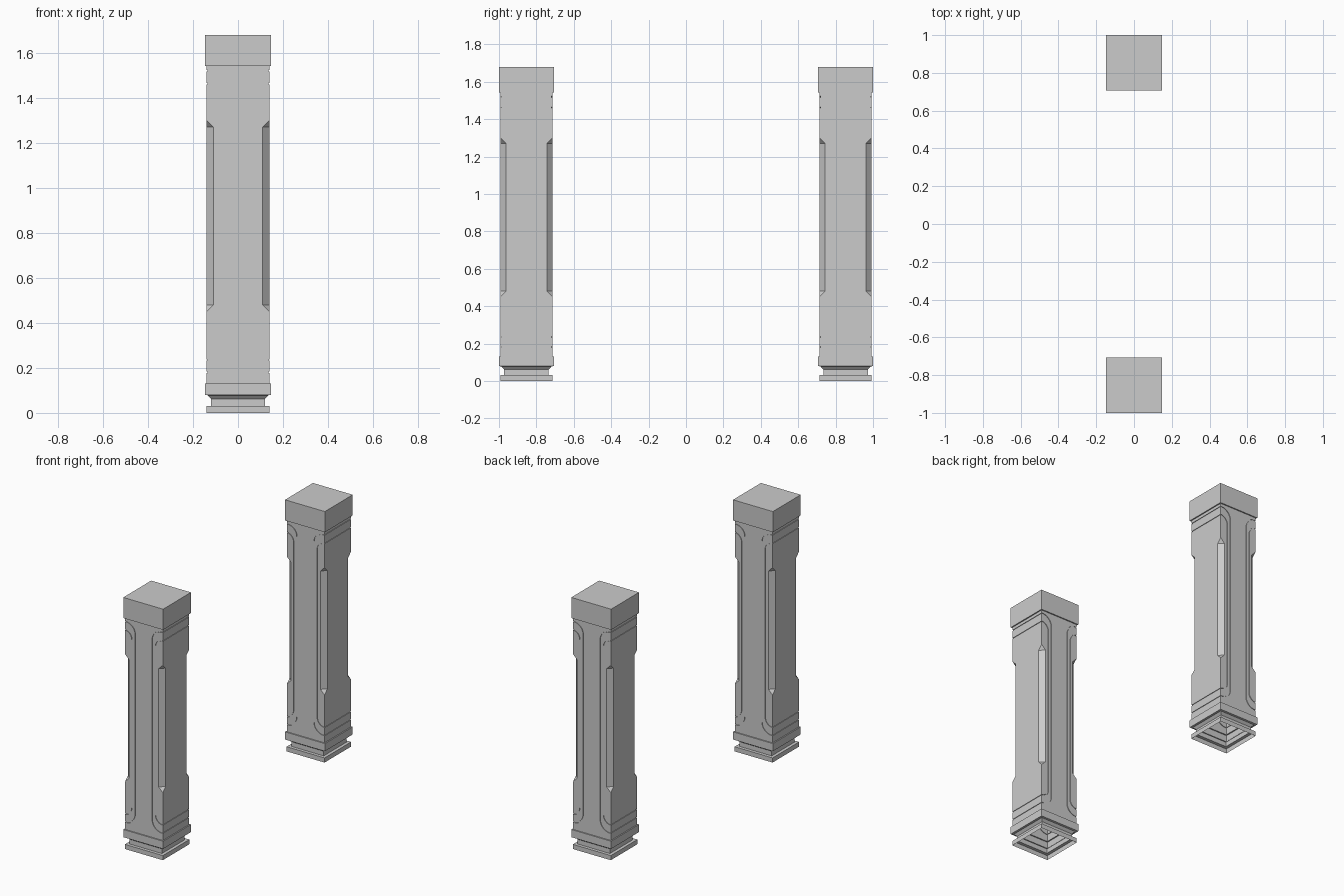
import bpy, bmesh
from math import sin, cos, pi, sqrt
from mathutils import Vector

if "Cube" in bpy.data.objects:
    bpy.data.objects.remove(bpy.data.objects["Cube"])

S = 0.139            # shaft half width
D = 0.004            # groove depth
CY = 0.853           # pillar centre distance
Z0, Z1 = 0.131, 1.542


def make_object(name, bm):
    bmesh.ops.recalc_face_normals(bm, faces=bm.faces)
    me = bpy.data.meshes.new(name)
    bm.to_mesh(me)
    bm.free()
    ob = bpy.data.objects.new(name, me)
    bpy.context.collection.objects.link(ob)
    return ob


def square_loft(name, rings, drop=()):
    """Stack square rings (half width, z); drop lists z levels of end caps to leave open."""
    bm = bmesh.new()
    loops = [[bm.verts.new((x * h, y * h, z)) for x, y in ((-1, -1), (1, -1), (1, 1), (-1, 1))]
             for h, z in rings]
    for a, b in zip(loops, loops[1:]):
        for i in range(4):
            j = (i + 1) % 4
            bm.faces.new((a[i], a[j], b[j], b[i]))
    if 0 not in drop:
        bm.faces.new(loops[0])
    if 1 not in drop:
        bm.faces.new(loops[-1])
    return make_object(name, bm)


def prism(bm, pts, vec):
    a = [bm.verts.new(p) for p in pts]
    b = [bm.verts.new(Vector(p) + Vector(vec)) for p in pts]
    bm.faces.new(a)
    bm.faces.new(b[::-1])
    for i in range(len(a)):
        j = (i + 1) % len(a)
        bm.faces.new((a[i], a[j], b[j], b[i]))


def u_line(xe, zb, zt, r, off, n=10):
    """U-shaped line with rounded corners, opening towards +x."""
    cx, r = xe + r, r - off
    ct, cb = zt - off - r, zb + off + r
    top = [(cx - r * sin(t), ct + r * cos(t)) for t in (i * pi / 2 / n for i in range(n + 1))]
    bot = [(cx - r * cos(t), cb - r * sin(t)) for t in (i * pi / 2 / n for i in range(n + 1))]
    return [(0.16, zt - off)] + top + bot + [(0.16, zb + off)]


def cut(ob, cutter):
    mod = ob.modifiers.new("cut", 'BOOLEAN')
    mod.operation = 'DIFFERENCE'
    mod.solver = 'EXACT'
    mod.object = cutter
    bpy.context.view_layer.objects.active = ob
    bpy.ops.object.modifier_apply(modifier=mod.name)
    bpy.data.objects.remove(cutter)


# Shaft
shaft = square_loft("shaft", [(S, Z0), (S, Z1)])
GROOVES = ((0.060, 0.178, 1.523, 0.072), (0.084, 0.232, 1.466, 0.056))
W = 0.006

# Rounded grooves on front and back, stopped chamfers on the corners
bm = bmesh.new()
for sx in (-1, 1):
    for sy in (-1, 1):
        for g in GROOVES:
            band = u_line(*g, 0) + u_line(*g, W)[::-1]
            prism(bm, [(sx * x, sy * (S - D), z) for x, z in band], (0, sy * 0.02, 0))
        d0, d1 = (2 * S - 0.03) / sqrt(2), S * sqrt(2)
        k = 0.03 / (d1 - d0)
        d2 = d1 + 0.03
        trap = [(d0, 0.48), (d0, 1.27), (d2, 1.27 + k * (d2 - d0)), (d2, 0.48 - k * (d2 - d0))]
        q = 1 / sqrt(2)
        side = Vector((-sx * q, sy * q, 0)) * 0.08
        prism(bm, [Vector((sx * d * q, sy * d * q, z)) - side for d, z in trap], side * 2)
cut(shaft, make_object("face_cutter", bm))

# Straight grooves across both sides
bm = bmesh.new()
for sx in (-1, 1):
    for _, zb, zt, _ in GROOVES:
        for z in (zb, zt - W):
            x0, x1 = sx * (S - D), sx * 0.17
            prism(bm, [(x0, -0.2, z), (x1, -0.2, z), (x1, -0.2, z + W), (x0, -0.2, z + W)], (0, 0.4, 0))
cut(shaft, make_object("side_cutter", bm))

# Hollow pillar: open the hidden shaft ends
bm = bmesh.new()
bm.from_mesh(shaft.data)
ends = [f for f in bm.faces if all(abs(v.co.z - Z0) < 1e-4 for v in f.verts)
        or all(abs(v.co.z - Z1) < 1e-4 for v in f.verts)]
bmesh.ops.delete(bm, geom=ends, context='FACES')
bm.to_mesh(shaft.data)
bm.free()

# Cap block and stepped base
cap = square_loft("cap", [(S, Z1), (0.147, Z1), (0.147, 1.68)], drop=(0,))
base = square_loft("base", [(0.140, 0), (0.140, 0.031), (0.119, 0.031), (0.119, 0.062),
                            (0.134, 0.078), (0.147, 0.080), (0.147, Z0), (S, Z0)], drop=(0, 1))

# Front pillar and its back twin
for ob in (shaft, cap, base):
    twin = ob.copy()
    bpy.context.collection.objects.link(twin)
    part = ob.name
    ob.name, twin.name = "front_" + part, "back_" + part
    ob.location.y, twin.location.y = -CY, CY
